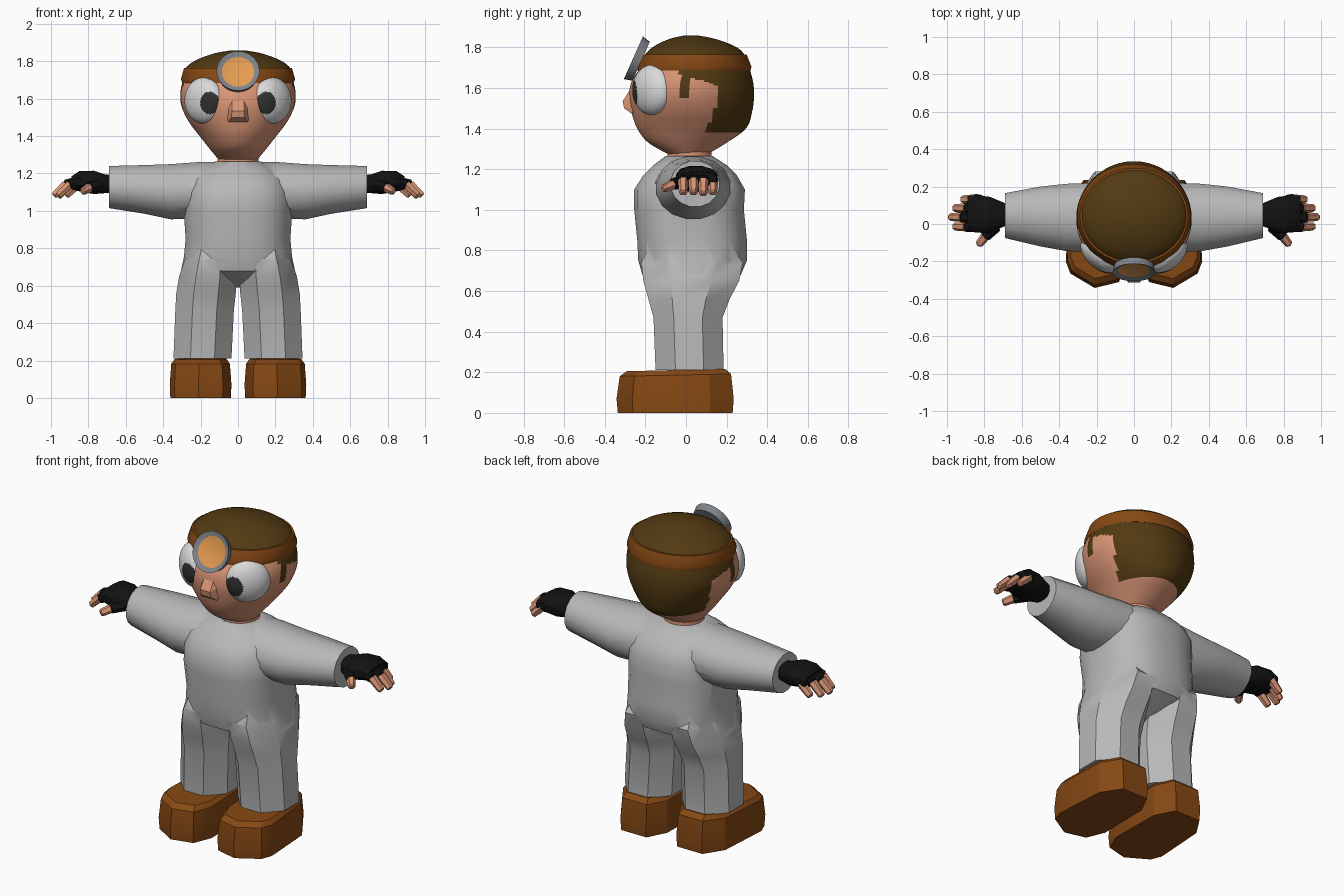
import bpy, bmesh, math
from mathutils import Vector, Matrix

if "Cube" in bpy.data.objects:
    bpy.data.objects.remove(bpy.data.objects["Cube"])


def material(name, rgb):
    m = bpy.data.materials.new(name)
    m.diffuse_color = (*rgb, 1)
    m.use_nodes = True
    m.node_tree.nodes["Principled BSDF"].inputs["Base Color"].default_value = m.diffuse_color
    return m


SKIN = material("skin", (0.70, 0.30, 0.18))
HAIR = material("dark brown", (0.085, 0.042, 0.006))
LEATHER = material("leather brown", (0.24, 0.066, 0.007))
CLOTH = material("grey cloth", (0.48, 0.48, 0.48))
BLACK = material("glove black", (0.006, 0.006, 0.006))
WHITE = material("eye white", (0.70, 0.70, 0.70))
PUPIL = material("pupil grey", (0.03, 0.03, 0.03))
METAL = material("lamp metal", (0.21, 0.23, 0.25))
GLASS = material("lamp glass", (0.78, 0.33, 0.08))


def finish(name, bm, mats, angle=40, mirror=False):
    bmesh.ops.recalc_face_normals(bm, faces=bm.faces)
    me = bpy.data.meshes.new(name)
    bm.to_mesh(me)
    bm.free()
    for m in mats:
        me.materials.append(m)
    ob = bpy.data.objects.new(name, me)
    bpy.context.collection.objects.link(ob)
    if mirror:
        ob.modifiers.new("mirror", 'MIRROR')
    smooth(ob, angle)
    return ob


def smooth(ob, angle):
    bpy.ops.object.select_all(action='DESELECT')
    ob.select_set(True)
    bpy.context.view_layer.objects.active = ob
    bpy.ops.object.shade_smooth_by_angle(angle=math.radians(angle))


def skin_rings(bm, rings):
    """Bridge rings of points and cap both ends."""
    vs = [[bm.verts.new(p) for p in r] for r in rings]
    n = len(vs[0])
    for a, b in zip(vs, vs[1:]):
        for i in range(n):
            bm.faces.new((a[i], a[(i + 1) % n], b[(i + 1) % n], b[i]))
    bm.faces.new(vs[0][::-1])
    bm.faces.new(vs[-1])


def resample(prof, k):
    """Catmull-Rom through the profile rows."""
    out = []
    for i in range(len(prof) - 1):
        p = [prof[max(0, min(len(prof) - 1, i + d))] for d in (-1, 0, 1, 2)]
        for j in range(k):
            t = j / k
            out.append([0.5 * (2 * b + (c - a) * t + (2 * a - 5 * b + 4 * c - d) * t * t
                               + (3 * b - a - 3 * c + d) * t ** 3) for a, b, c, d in zip(*p)])
    return out + [prof[-1]]


def loft(prof, n, axis='z', e=1.0, k=1):
    """Rows are (position, a0, a1, b0, b1): a box filled by an n-sided superellipse."""
    sp = lambda v: math.copysign(abs(v) ** e, v)
    ang = [(i + 0.5) * 2 * math.pi / n for i in range(n)]
    top = sp(math.cos(math.pi / n))
    rings = []
    for t, a0, a1, b0, b1 in resample(prof, k):
        ring = []
        for w in ang:
            a = (a0 + a1) / 2 + (a1 - a0) / 2 * sp(math.cos(w)) / top
            b = (b0 + b1) / 2 + (b1 - b0) / 2 * sp(math.sin(w)) / top
            ring.append((a, b, t) if axis == 'z' else (t, a, b))
        rings.append(ring)
    bm = bmesh.new()
    skin_rings(bm, rings)
    return bm


# Overall suit: torso, one tube for both sleeves, mirrored trouser legs, then united
suit = finish("suit", loft([
    (.59, -.20, .20, -.05, .08), (.68, -.305, .305, -.215, .27), (.75, -.29, .29, -.235, .30),
    (.85, -.28, .28, -.24, .30), (1.0, -.29, .29, -.255, .285), (1.1, -.285, .285, -.255, .29),
    (1.17, -.26, .26, -.21, .25), (1.22, -.21, .21, -.16, .20), (1.265, -.12, .12, -.10, .13)],
    24, e=.8), [CLOTH])
half = [(.69, -.075, .165, 1.015, 1.24), (.5, -.12, .20, .985, 1.245),
        (.36, -.145, .215, .955, 1.25), (.2, -.15, .22, .96, 1.262)]
sleeves = finish("sleeves", loft(half + [(-r[0], *r[1:]) for r in half[::-1]], 16, 'x'), [CLOTH])
legs = finish("trouser_legs", loft([
    (.212, .035, .345, -.15, .185), (.47, .022, .335, -.16, .18), (.56, .012, .33, -.185, .215),
    (.65, .006, .315, -.21, .262), (.74, .02, .285, -.22, .28), (.82, .05, .25, -.18, .22)], 8),
    [CLOTH], mirror=True)
for part in (sleeves, legs):
    mod = suit.modifiers.new("union", 'BOOLEAN')
    mod.operation, mod.solver, mod.object = 'UNION', 'EXACT', part
    bpy.context.view_layer.objects.active = suit
    bpy.ops.object.modifier_apply(modifier=mod.name)
    bpy.data.objects.remove(part)
smooth(suit, 35)

# Shoes: one sole outline, narrowed towards the top
outline = [(.10, .235), (.27, .235), (.345, .12), (.365, -.2), (.34, -.265), (.21, -.342),
           (.08, -.31), (.035, -.2), (.04, .12)]
bm = bmesh.new()
skin_rings(bm, [[(.2 + (x - .2) * s, -.03 + (y + .03) * s, z + (.02 * (y + .1) if z > .1 else 0))
                 for x, y in outline] for z, s in ((0, .98), (.07, 1), (.185, .95), (.21, .84))])
finish("shoes", bm, [LEATHER], 25, True)

# Neck and head; hair is the back and side region of the head
finish("neck", loft([(1.23, -.11, .11, -.09, .125), (1.30, -.11, .11, -.09, .125)], 20), [SKIN])
bm = loft([(1.27, -.10, .10, -.08, .10), (1.33, -.15, .15, -.185, .20), (1.40, -.205, .205, -.24, .295),
           (1.48, -.265, .265, -.268, .325), (1.56, -.302, .302, -.28, .335),
           (1.63, -.308, .308, -.268, .33), (1.70, -.294, .294, -.225, .31),
           (1.75, -.275, .275, -.19, .28)], 80, k=8)
for f in bm.faces:
    c = f.calc_center_median()
    edge = .10 if c.z < 1.43 else .125 if c.z < 1.5 else .15
    if c.z > 1.6:
        edge = .15 - .18 * min(1, max(0, (c.z - 1.6) / .055)) ** 2
    sideburn = -.03 < c.y < .015 and c.z > 1.55
    if c.z > 1.385 and (c.y > edge or sideburn):
        f.material_index = 1
finish("head", bm, [SKIN, HAIR], 60)

# Cap and headband
finish("cap", loft([(1.70, -.28, .28, -.21, .30), (1.755, -.285, .285, -.205, .293),
                    (1.80, -.235, .235, -.165, .25), (1.84, -.135, .135, -.085, .15),
                    (1.858, -.04, .04, -.01, .06)], 40, k=3), [HAIR], 60)
finish("headband", loft([(1.685, -.298, .298, -.24, .318), (1.705, -.305, .305, -.24, .322),
                         (1.765, -.288, .288, -.21, .298)], 40), [LEATHER], 40)

# Head lamp: cylinder with a recessed glass face
bm = bmesh.new()
place = Matrix.Translation((0, -.24, 1.74)) @ Matrix.Rotation(math.radians(66), 4, 'X')
bmesh.ops.create_cone(bm, cap_ends=True, segments=32, radius1=.105, radius2=.115, depth=.042)
top = max(bm.faces, key=lambda f: f.calc_center_median().z)
bmesh.ops.inset_region(bm, faces=[top], thickness=.028)
top.material_index = 1
bmesh.ops.translate(bm, verts=top.verts, vec=(0, 0, -.012))
bm.transform(place)
finish("head_lamp", bm, [METAL, GLASS], 30)

# Eyes: flattened domes with the pupil chosen by position
bm = bmesh.new()
look = Vector((.66, -.75, 0)).to_track_quat('Z', 'Y').to_matrix().to_4x4()
bmesh.ops.create_uvsphere(bm, u_segments=72, v_segments=60, radius=1)
dome = Matrix.Diagonal((.124, .124, .073, 1))
bm.transform(Matrix.Translation((.181, -.166, 1.59)) @ look @ dome)
for f in bm.faces:
    c = f.calc_center_median()
    if c.y < -.17 and ((c.x - .15) / .052) ** 2 + ((c.z - 1.577) / .06) ** 2 < 1:
        f.material_index = 1
finish("eyes", bm, [WHITE, PUPIL], 60, True)

# Nose: faceted wedge
bm = bmesh.new()
for x, y, z in [(.03, -.26, 1.615), (.032, -.312, 1.535), (.036, -.305, 1.50), (.05, -.27, 1.475),
                (.064, -.25, 1.49), (.062, -.25, 1.56), (.03, -.2, 1.48), (.03, -.2, 1.6)]:
    bm.verts.new((x, y, z))
    bm.verts.new((-x, y, z))
bmesh.ops.convex_hull(bm, input=bm.verts)
finish("nose", bm, [SKIN], 15)

# Glove palms
finish("gloves", loft([(.66, .0, .10, 1.10, 1.19), (.71, -.02, .12, 1.095, 1.195),
                       (.77, -.05, .145, 1.09, 1.215), (.85, -.045, .155, 1.105, 1.212),
                       (.89, -.035, .15, 1.115, 1.185)], 12, 'x', .8), [BLACK], 40, True)


def tube(bm, a, b, r0, r1):
    """Tapered six-sided segment from a to b."""
    a, b = Vector(a), Vector(b)
    q = (b - a).to_track_quat('Z', 'Y')
    tip = b + (b - a).normalized() * .008
    skin_rings(bm, [[p + q @ Vector((r * math.cos(i * math.pi / 3), r * math.sin(i * math.pi / 3), 0))
                     for i in range(6)] for p, r in ((a, r0), (b, r1), (tip, r1 * .6))])


# Fingers and thumb: glove stub then bare end, bending downwards
cuffs, tips = bmesh.new(), bmesh.new()
for y, x_end, z_end in ((.132, .925, 1.085), (.085, .968, 1.08), (.037, .99, 1.085), (-.014, .968, 1.085)):
    mid = (x_end - .07, y, 1.142)
    tube(cuffs, (.82, y * .9 + .005, 1.165), mid, .032, .030)
    tube(tips, mid, (x_end - .01, y, z_end), .026, .021)
tube(cuffs, (.74, -.01, 1.14), (.795, -.065, 1.125), .036, .030)
tube(tips, (.79, -.06, 1.126), (.828, -.108, 1.105), .026, .021)
finish("finger_cuffs", cuffs, [BLACK], 30, True)
finish("fingertips", tips, [SKIN], 30, True)
